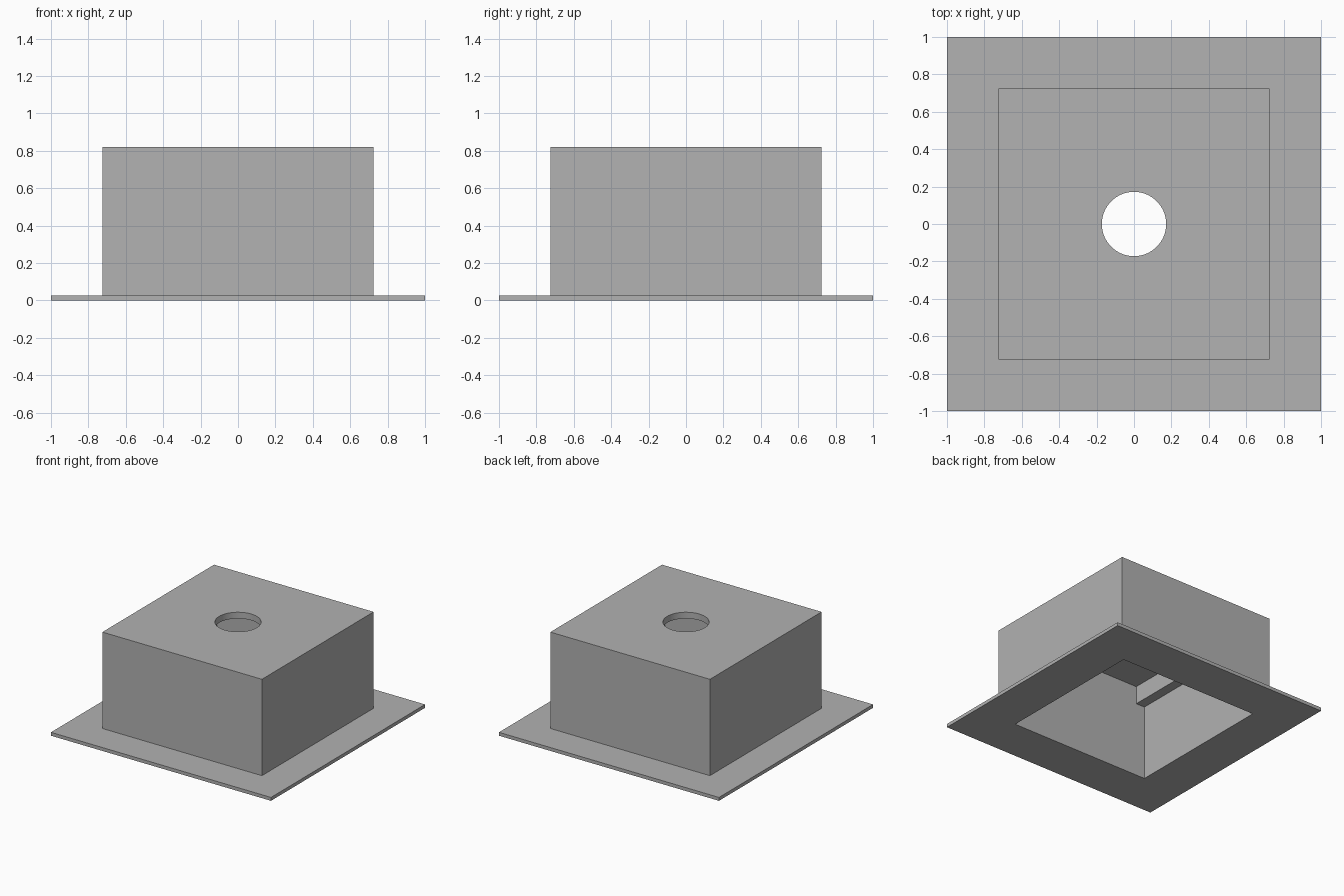
import bpy, bmesh
from math import cos, sin, tau

cube = bpy.data.objects.get("Cube")
if cube:
    bpy.data.objects.remove(cube, do_unlink=True)

SEGMENTS = 64
FLANGE, OUTER, INNER, HOLE = 1.0, 0.725, 0.635, 0.172
LIP, CEILING, TOP = 0.028, 0.768, 0.82
LEDGE_BOTTOM, LEDGE_DEPTH = 0.62, 0.08

grey = bpy.data.materials.new("grey")
grey.use_nodes = True
colour = (0.445, 0.445, 0.445, 1)
grey.diffuse_color = colour
grey.node_tree.nodes["Principled BSDF"].inputs["Base Color"].default_value = colour


def finish(name, bm):
    bmesh.ops.recalc_face_normals(bm, faces=bm.faces)
    mesh = bpy.data.meshes.new(name)
    bm.to_mesh(mesh)
    bm.free()
    mesh.materials.append(grey)
    obj = bpy.data.objects.new(name, mesh)
    bpy.context.collection.objects.link(obj)
    return obj


def ring(bm, size, z, square):
    """Ring of points on a circle, or pushed out onto a square."""
    points = []
    for i in range(SEGMENTS):
        c, s = cos(tau * i / SEGMENTS), sin(tau * i / SEGMENTS)
        k = size / max(abs(c), abs(s)) if square else size
        points.append(bm.verts.new((c * k, s * k, z)))
    return points


# Hollow housing with a wall flange and a round hole in its top
profile = [(INNER, 0, True), (FLANGE, 0, True), (FLANGE, LIP, True),
           (OUTER, LIP, True), (OUTER, TOP, True), (HOLE, TOP, False),
           (HOLE, CEILING, False), (INNER, CEILING, True)]
bm = bmesh.new()
rings = [ring(bm, *step) for step in profile]
for a, b in zip(rings, rings[1:] + rings[:1]):
    for i in range(SEGMENTS):
        j = (i + 1) % SEGMENTS
        bm.faces.new((a[i], a[j], b[j], b[i]))
housing = finish("flanged_housing", bm)
bpy.context.view_layer.objects.active = housing
housing.select_set(True)
bpy.ops.object.shade_smooth_by_angle()

# Ledges under the ceiling along two opposite walls
for name, side in (("left_ledge", 1), ("right_ledge", -1)):
    bm = bmesh.new()
    bmesh.ops.create_cube(bm, size=1)
    bmesh.ops.scale(bm, vec=(LEDGE_DEPTH, 2 * INNER, CEILING - LEDGE_BOTTOM), verts=bm.verts)
    bmesh.ops.translate(bm, verts=bm.verts,
                        vec=(side * (INNER - LEDGE_DEPTH / 2), 0, (CEILING + LEDGE_BOTTOM) / 2))
    finish(name, bm)
